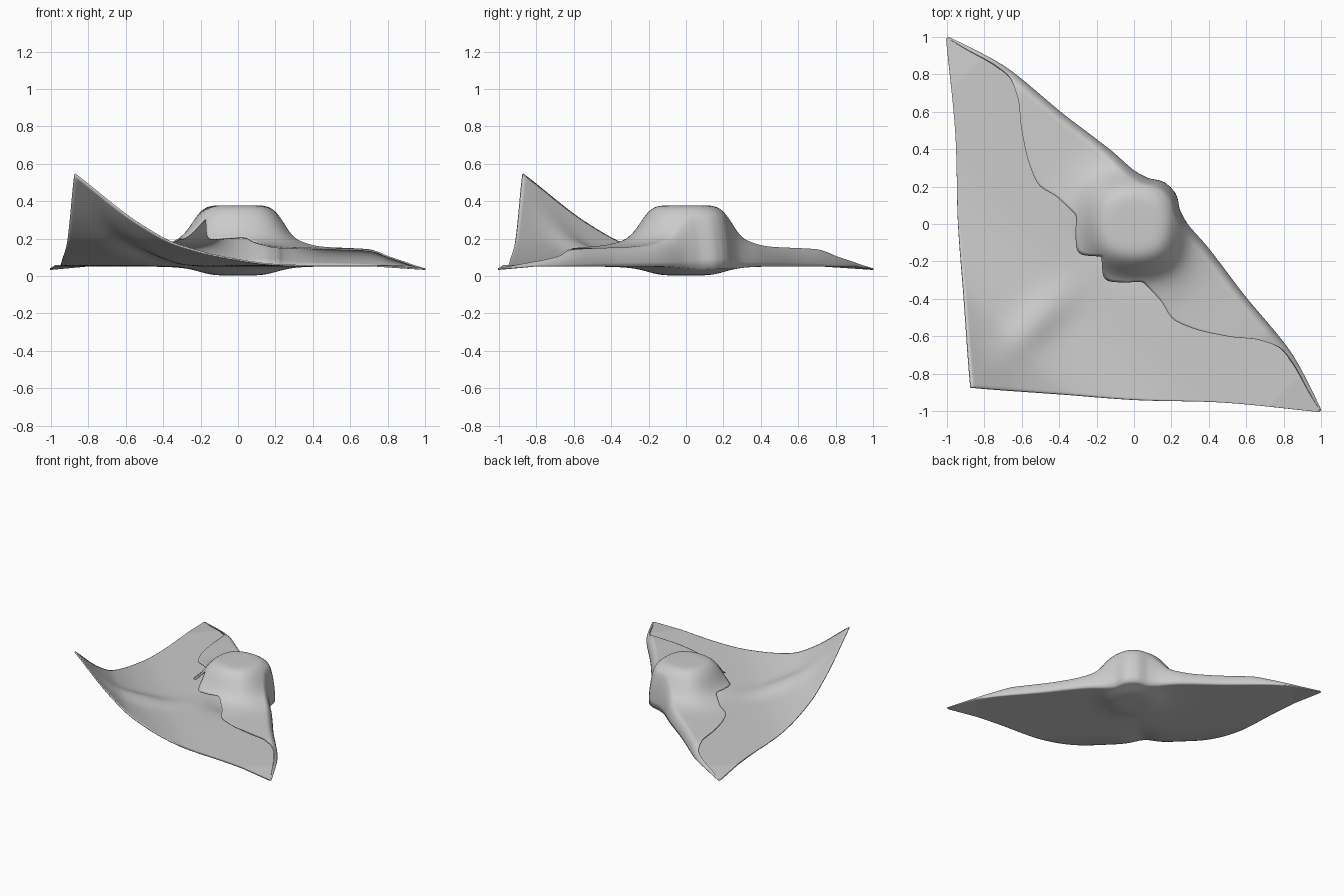
import bpy, math

if "Cube" in bpy.data.objects:
    bpy.data.objects.remove(bpy.data.objects["Cube"])

R2 = math.sqrt(2)

def curve(pts):
    """Smooth monotone interpolation through (x, y) points."""
    xs, ys = zip(*pts)
    d = [(ys[i+1] - ys[i]) / (xs[i+1] - xs[i]) for i in range(len(xs) - 1)]
    m = [d[0]] + [0 if a * b <= 0 else 2*a*b/(a+b) for a, b in zip(d, d[1:])] + [d[-1]]
    def f(x):
        x = min(max(x, xs[0]), xs[-1])
        i = max(k for k in range(len(d)) if xs[k] <= x)
        h = xs[i+1] - xs[i]
        u = (x - xs[i]) / h
        return (ys[i]*(1+2*u)*(1-u)**2 + m[i]*h*u*(1-u)**2
                + ys[i+1]*u*u*(3-2*u) + m[i+1]*h*u*u*(u-1))
    return f

# The cloth is symmetric about its diagonal: t runs along the fold, s across it.
fold = curve([(0, .275), (.04, .27), (.13, .22), (.22, .198), (.35, .19), (.45, .178),
              (.69, .145), (1, .117), (1.1, .1), (1.3, .04), (1.414, 0)])
free_edge = curve([(0, -.245), (.1, -.315), (.18, -.26), (.26, -.185), (.38, -.188), (.5, -.212),
                   (.6, -.18), (.78, -.07), (.93, .045), (1.04, .085), (1.12, .075), (1.3, .025), (1.414, -.004)])
base_edge = curve([(0, -1.235), (.06, -1.185), (.36, -.926), (.665, -.665), (1.015, -.336), (1.414, -.008)])
drape = curve([(0, .165), (.3, .165), (.5, .152), (.9, .14), (1.05, .11), (1.25, .07), (1.414, .04)])
lift = curve([(-1.235, .545), (-1.01, .28), (-.87, .165), (-.66, .085), (-.52, .06), (-.4, .055), (.4, .055)])

def base_z(s, t):
    r = math.hypot(s, t)
    bowl = .048 / (1 + (r / .22)**5)
    # soft crease running up to the raised corner
    ridge = .035 * math.exp(-(t / .1)**2) * math.exp(-((s + .75) / .25)**2)
    return lift(s) - bowl + ridge - .018 * max(0, abs(t) - 1.2) / .21

def flap_z(s, t):
    x, y = (s + t) / R2, (s - t) / R2
    r = (x**4 + y**4)**.25 * .45 + math.hypot(x, y) * .55
    d = drape(abs(t))
    return d + (.374 - d) / (1 + (r / .25)**7)

COLS, FLAP, BASE = 200, 44, 56
verts, faces = [], []
for i in range(COLS + 1):
    t = 1.411 * (2 * i / COLS - 1)
    a = abs(t)
    sf, se, sb = fold(a), free_edge(a), base_edge(a)
    # folded-over flap, from free edge to rounded fold
    for j in range(FLAP):
        v = (1 - j / FLAP)**1.6
        s = sf + (se - sf) * v
        w = min(1, (sf - s) / .05)
        z0 = base_z(s, t)
        z = z0 + (flap_z(s, t) - z0) * math.sqrt(max(0, 1 - (1 - w)**2))
        verts.append(((s + t) / R2, (s - t) / R2, z))
    # lower sheet, from fold to raised corner
    for j in range(BASE + 1):
        s = sf + (sb - sf) * j / BASE
        verts.append(((s + t) / R2, (s - t) / R2, base_z(s, t)))

n = FLAP + BASE + 1
for i in range(COLS):
    for j in range(n - 1):
        k = i * n + j
        faces.append((k, k + 1, k + n + 1, k + n))

mesh = bpy.data.meshes.new("folded_cloth")
mesh.from_pydata(verts, [], faces)
mesh.update()
cloth = bpy.data.objects.new("folded_cloth", mesh)
bpy.context.collection.objects.link(cloth)
for p in mesh.polygons:
    p.use_smooth = True

# cloth thickness
solid = cloth.modifiers.new("thickness", 'SOLIDIFY')
solid.thickness = .008
solid.offset = 0
